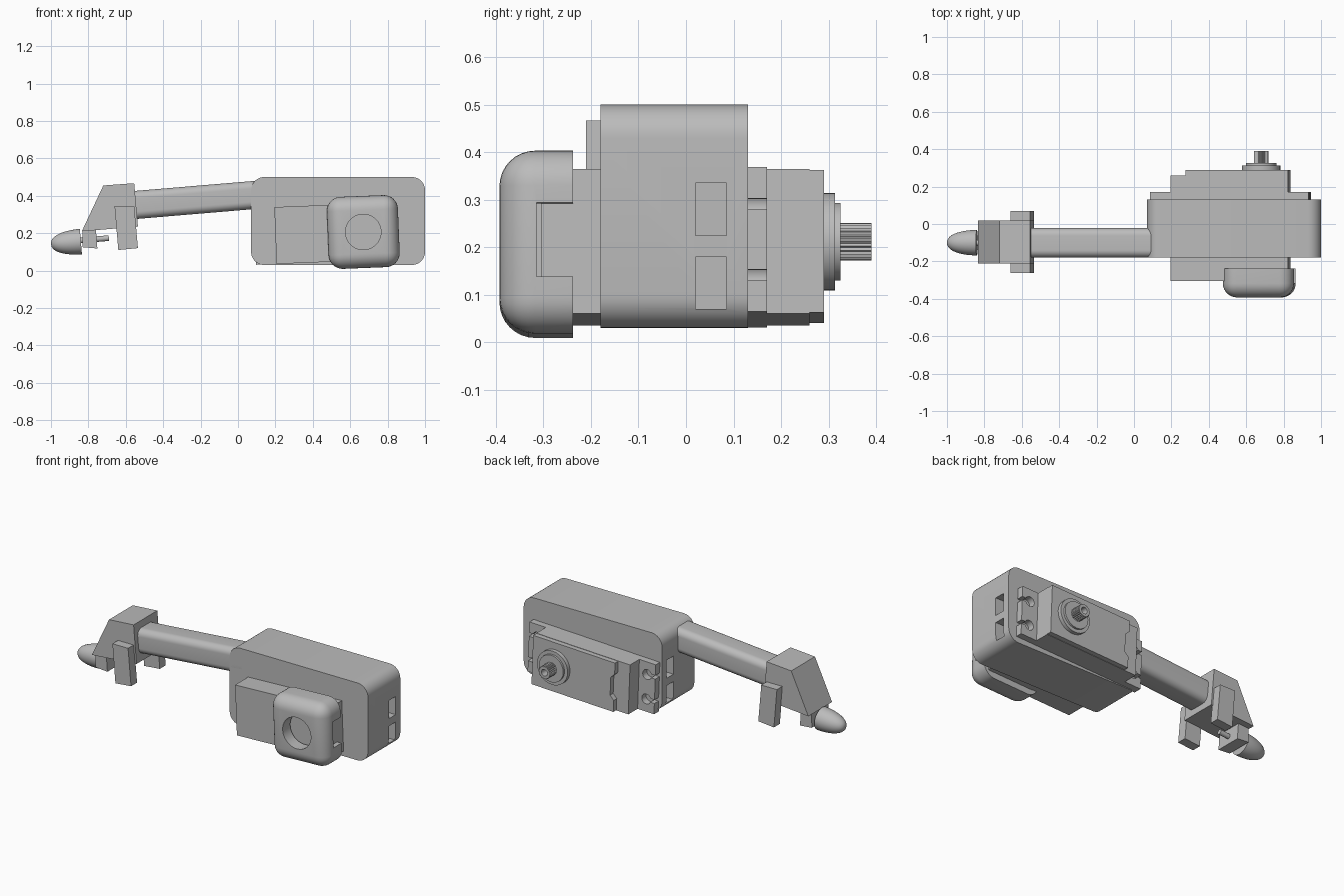
import bpy, bmesh, math
from mathutils import Matrix, Vector

if "Cube" in bpy.data.objects:
    bpy.data.objects.remove(bpy.data.objects["Cube"])

grey = bpy.data.materials.new("plain grey")
grey.use_nodes = True
COLOR = (0.5, 0.5, 0.5, 1)
grey.diffuse_color = COLOR
grey.node_tree.nodes["Principled BSDF"].inputs["Base Color"].default_value = COLOR


def finish(name, bm, turn=None):
    if turn:
        bm.transform(turn)
    bmesh.ops.recalc_face_normals(bm, faces=bm.faces)
    mesh = bpy.data.meshes.new(name)
    bm.to_mesh(mesh)
    bm.free()
    mesh.materials.append(grey)
    ob = bpy.data.objects.new(name, mesh)
    bpy.context.collection.objects.link(ob)
    return ob


def prism(name, points, y0, y1, turn=None):
    """Extrude an x-z outline along y."""
    bm = bmesh.new()
    face = bm.faces.new([bm.verts.new((x, y0, z)) for x, z in points])
    out = bmesh.ops.extrude_face_region(bm, geom=[face])["geom"]
    bmesh.ops.translate(bm, vec=(0, y1 - y0, 0),
                        verts=[v for v in out if isinstance(v, bmesh.types.BMVert)])
    return finish(name, bm, turn)


def box(name, x, y, z, turn=None):
    return prism(name, [(x[0], z[0]), (x[1], z[0]), (x[1], z[1]), (x[0], z[1])], *y, turn)


def circle(cx, cz, r, n=32, tooth=0):
    return [(cx + (r - tooth * (i % 2)) * math.cos(math.tau * i / n),
             cz + (r - tooth * (i % 2)) * math.sin(math.tau * i / n)) for i in range(n)]


def rounded(x, z, r, n=8):
    pts = []
    for k, (sx, sz) in enumerate([(1, 1), (0, 1), (0, 0), (1, 0)]):
        cx, cz = (x[1] - r if sx else x[0] + r), (z[1] - r if sz else z[0] + r)
        pts += [(cx + r * math.cos((k + i / n) * math.pi / 2),
                 cz + r * math.sin((k + i / n) * math.pi / 2)) for i in range(n + 1)]
    return pts


def cut(target, *cutters):
    for c in cutters:
        c.hide_render = True
        mod = target.modifiers.new("cut", "BOOLEAN")
        mod.operation, mod.solver, mod.object = "DIFFERENCE", "EXACT", c
    bpy.context.view_layer.update()
    graph = bpy.context.evaluated_depsgraph_get()
    mesh = bpy.data.meshes.new_from_object(target.evaluated_get(graph))
    target.modifiers.clear()
    target.data = mesh
    for c in cutters:
        bpy.data.objects.remove(c)


def tilt(x, z, degrees):
    p = Matrix.Translation((x, 0, z))
    return p @ Matrix.Rotation(math.radians(-degrees), 4, "Y") @ p.inverted()


# Housing with two windows in each end
housing = prism("housing", rounded((0.07, 1), (0.03, 0.5), 0.07), -0.18, 0.13)
cut(housing, *[box("window", x, (0.02, 0.085), z)
               for x in [(0, 0.19), (0.85, 1.1)] for z in [(0.07, 0.18), (0.225, 0.335)]])

# Servo, slightly tilted inside the housing
S = tilt(0.515, 0.2, 2.3)
box("servo_body", (0.2, 0.83), (-0.17, 0.26), (0.048, 0.352), S)
box("servo_front", (0.2, 0.83), (-0.305, -0.17), (0.048, 0.352), S)
flange = box("servo_flange", (0.09, 0.94), (0.12, 0.17), (0.048, 0.352), S)
for cx, edge in [(0.885, 1), (0.145, 0)]:
    for cz in (0.125, 0.275):
        cut(flange, prism("hole", circle(cx, cz, 0.03), 0.1, 0.2, S),
            box("slot", sorted((cx, edge)), (0.1, 0.2), (cz - 0.011, cz + 0.011), S))
half = [(0.28, 0.15), (0.28, 0.08), (0.305, 0.055)]
prism("servo_back_plate", [(0.83, 0.35)] + [(x, 0.2 + z) for x, z in half]
      + [(x, 0.2 - z) for x, z in reversed(half)] + [(0.83, 0.05)], 0.25, 0.29, S)
prism("output_boss", circle(0.68, 0.205, 0.103), 0.28, 0.313, S)
prism("output_ring", circle(0.68, 0.205, 0.082), 0.30, 0.325, S)
shaft = prism("output_shaft", circle(0.68, 0.205, 0.039, 48, 0.004), 0.32, 0.39, S)
cut(shaft, prism("screw_hole", circle(0.68, 0.205, 0.02), 0.34, 0.5, S))

# Rounded hollow cap with a front hole and side notch
bm = bmesh.new()
bmesh.ops.create_cube(bm, size=1, matrix=Matrix.Translation((0.67, -0.315, 0.2))
                      @ Matrix.Diagonal((0.38, 0.155, 0.385, 1)))
bmesh.ops.bevel(bm, geom=[e for e in bm.edges if min(v.co.y for v in e.verts) < -0.3],
                offset=0.075, segments=8, profile=0.5, affect="EDGES")
cap = finish("cap", bm, S)
cut(cap, box("hollow", (0.515, 0.825), (-0.32, -0.2), (0.045, 0.355), S),
    prism("front_hole", circle(0.67, 0.2, 0.095, 48), -0.5, -0.3, S),
    box("notch", (0.8, 0.95), (-0.315, -0.2), (0.125, 0.28), S))

# Arm: rounded square tube along x
A = tilt(-0.2, 0.38, 4.8)
tube = prism("arm", rounded((-0.18, -0.022), (0.305, 0.455), 0.04), -0.15, 0.56,
             A @ Matrix(((0, -1, 0, 0), (1, 0, 0, 0), (0, 0, 1, 0), (0, 0, 0, 1))))

# Holder, clip legs and lower block
prism("holder", [(-0.835, 0.21), (-0.535, 0.235), (-0.555, 0.467), (-0.72, 0.455)], -0.21, 0.018)
leg = [(-0.66, 0.345), (-0.555, 0.345), (-0.535, 0.12), (-0.64, 0.11)]
prism("front_clip_leg", leg, -0.263, -0.205)
prism("back_clip_leg", leg, 0.013, 0.07)
prism("lower_block", [(-0.83, 0.22), (-0.832, 0.125), (-0.752, 0.118), (-0.76, 0.225)], -0.18, -0.02)

# Bullet nose and pin, turned around the x axis
def turned(name, profile, turn, n=32):
    bm = bmesh.new()
    verts = [bm.verts.new((x, -0.1, 0.155 + r)) for x, r in profile]
    edges = [bm.edges.new(p) for p in zip(verts, verts[1:])]
    bmesh.ops.spin(bm, geom=verts + edges, cent=(0, -0.1, 0.155), axis=(1, 0, 0),
                   angle=math.tau, steps=n, use_merge=True)
    bmesh.ops.remove_doubles(bm, verts=bm.verts, dist=0.0002)
    return finish(name, bm, turn)


N = tilt(-0.84, 0.155, 4.8)
bullet = [(-0.84 - 0.16 * math.sin(a), 0.068 * math.cos(a) ** 0.85 if i < 12 else 0)
          for i in range(13) for a in [i / 12 * math.pi / 2]]
turned("nose", [(-0.84, 0)] + bullet, N)
turned("nose_pin", [(-0.85, 0), (-0.85, 0.015), (-0.69, 0.015), (-0.69, 0)],
       Matrix.Translation((0, 0, 0.006)) @ N)

# Smooth shading with sharp edges kept
bpy.ops.object.select_all(action="DESELECT")
for ob in bpy.data.objects:
    if ob.type == "MESH" and ob.data.materials and ob.data.materials[0] == grey:
        ob.select_set(True)
        bpy.context.view_layer.objects.active = ob
bpy.ops.object.shade_smooth_by_angle(angle=math.radians(30))
